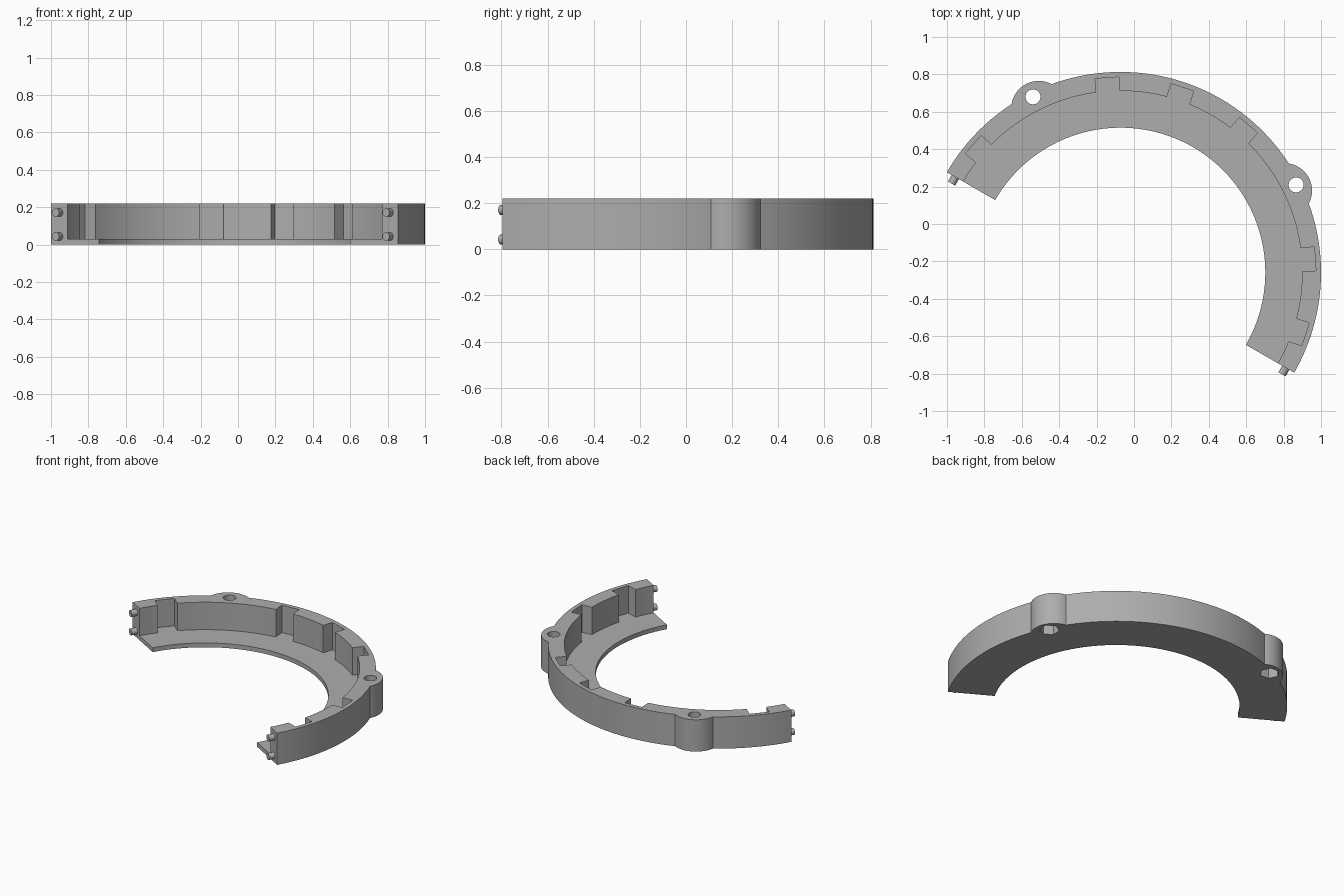
import bpy, bmesh, math
from mathutils import Vector, Matrix

if "Cube" in bpy.data.objects:
    bpy.data.objects.remove(bpy.data.objects["Cube"])

CX, CY = -0.072, -0.259            # ring centre
R_OUT, R_WALL, R_IN = 1.072, 0.971, 0.774
HEIGHT, FLOOR = 0.22, 0.03
A0, A1 = -30, 150                  # half ring
NOTCHES = [-18.5, 4, 49, 71.5, 94, 139]
EARS = [26.5, 116.5]

grey = bpy.data.materials.new("grey plastic")
grey.diffuse_color = (0.42, 0.42, 0.42, 1)
grey.use_nodes = True
grey.node_tree.nodes["Principled BSDF"].inputs["Base Color"].default_value = grey.diffuse_color


def polar(r, deg, side=0.0):
    """Point at radius r, shifted sideways along the tangent."""
    a = math.radians(deg)
    return (CX + r * math.cos(a) - side * math.sin(a),
            CY + r * math.sin(a) + side * math.cos(a))


def arc(r, a, b, step=2.0):
    n = max(1, math.ceil(abs(b - a) / step))
    return [polar(r, a + (b - a) * i / n) for i in range(n + 1)]


def prism(name, pts, z0, z1):
    """Extrude a flat outline between two heights."""
    bm = bmesh.new()
    face = bm.faces.new([bm.verts.new((x, y, z0)) for x, y in pts])
    ext = bmesh.ops.extrude_face_region(bm, geom=[face])
    bmesh.ops.translate(bm, vec=(0, 0, z1 - z0),
                        verts=[v for v in ext["geom"] if isinstance(v, bmesh.types.BMVert)])
    bmesh.ops.recalc_face_normals(bm, faces=bm.faces)
    me = bpy.data.meshes.new(name)
    bm.to_mesh(me)
    bm.free()
    ob = bpy.data.objects.new(name, me)
    bpy.context.collection.objects.link(ob)
    me.materials.append(grey)
    return ob


def disc(center, r, n, turn=0.0):
    return [(center[0] + r * math.cos(turn + math.tau * i / n),
             center[1] + r * math.sin(turn + math.tau * i / n)) for i in range(n)]


# Outer edge: arc interrupted by rounded ears
EAR_R, EAR_C = 0.147, 0.98
half = math.acos((R_OUT**2 + EAR_C**2 - EAR_R**2) / (2 * R_OUT * EAR_C))
rise = math.atan2(R_OUT * math.sin(half), R_OUT * math.cos(half) - EAR_C)
half = math.degrees(half)
outer, start = [], A0
for e in EARS:
    outer += arc(R_OUT, start, e - half)
    for i in range(1, 20):
        t = -rise + 2 * rise * i / 20
        outer.append(polar(EAR_C + EAR_R * math.cos(t), e, EAR_R * math.sin(t)))
    start = e + half
outer += arc(R_OUT, start, A1)
ring = prism("ring_body", outer + arc(R_IN, A1, A0), 0, HEIGHT)

# Cavity above the floor, with square notches let into the wall
NW, ND = 0.0635, 1.043
base = math.sqrt(R_WALL**2 - NW**2)
dh = math.degrees(math.asin(NW / R_WALL))
edge, start = [], A0 - 4
for n in NOTCHES:
    edge += arc(R_WALL, start, n - dh)
    edge += [polar(ND, n, -NW), polar(ND, n, NW)]
    start = n + dh
edge += arc(R_WALL, start, A1 + 4)
cutters = [prism("cavity_cutter", edge + arc(0.6, A1 + 4, A0 - 4), FLOOR, HEIGHT + 0.1)]

# Screw holes with hexagonal nut pockets underneath
for e in EARS:
    c = polar(1.049, e)
    cutters.append(prism("hole_cutter", disc(c, 0.04, 32), -0.1, HEIGHT + 0.1))
    cutters.append(prism("nut_cutter", disc(c, 0.062, 6, math.radians(e)), -0.1, 0.08))

for c in cutters:
    m = ring.modifiers.new(c.name, 'BOOLEAN')
    m.operation, m.object, m.solver = 'DIFFERENCE', c, 'EXACT'
dg = bpy.context.evaluated_depsgraph_get()
mesh = bpy.data.meshes.new_from_object(ring.evaluated_get(dg))
ring.modifiers.clear()
ring.data = mesh
for c in cutters:
    bpy.data.objects.remove(c)

# Locating pins on both end faces
parts = [ring]
out = Vector((-0.5, -math.sqrt(0.75), 0))
for a in (A0, A1):
    for z in (0.043, 0.171):
        pin = prism("locating_pin", disc((0, 0), 0.022, 24), -0.01, 0.04)
        x, y = polar(1.02, a)
        pin.matrix_world = Matrix.Translation((x, y, z)) @ out.to_track_quat('Z', 'Y').to_matrix().to_4x4()
        parts.append(pin)

# Smooth curved faces, sharp edges kept
bpy.ops.object.select_all(action='DESELECT')
for p in parts:
    p.select_set(True)
bpy.context.view_layer.objects.active = ring
bpy.ops.object.shade_smooth_by_angle(angle=math.radians(25))
